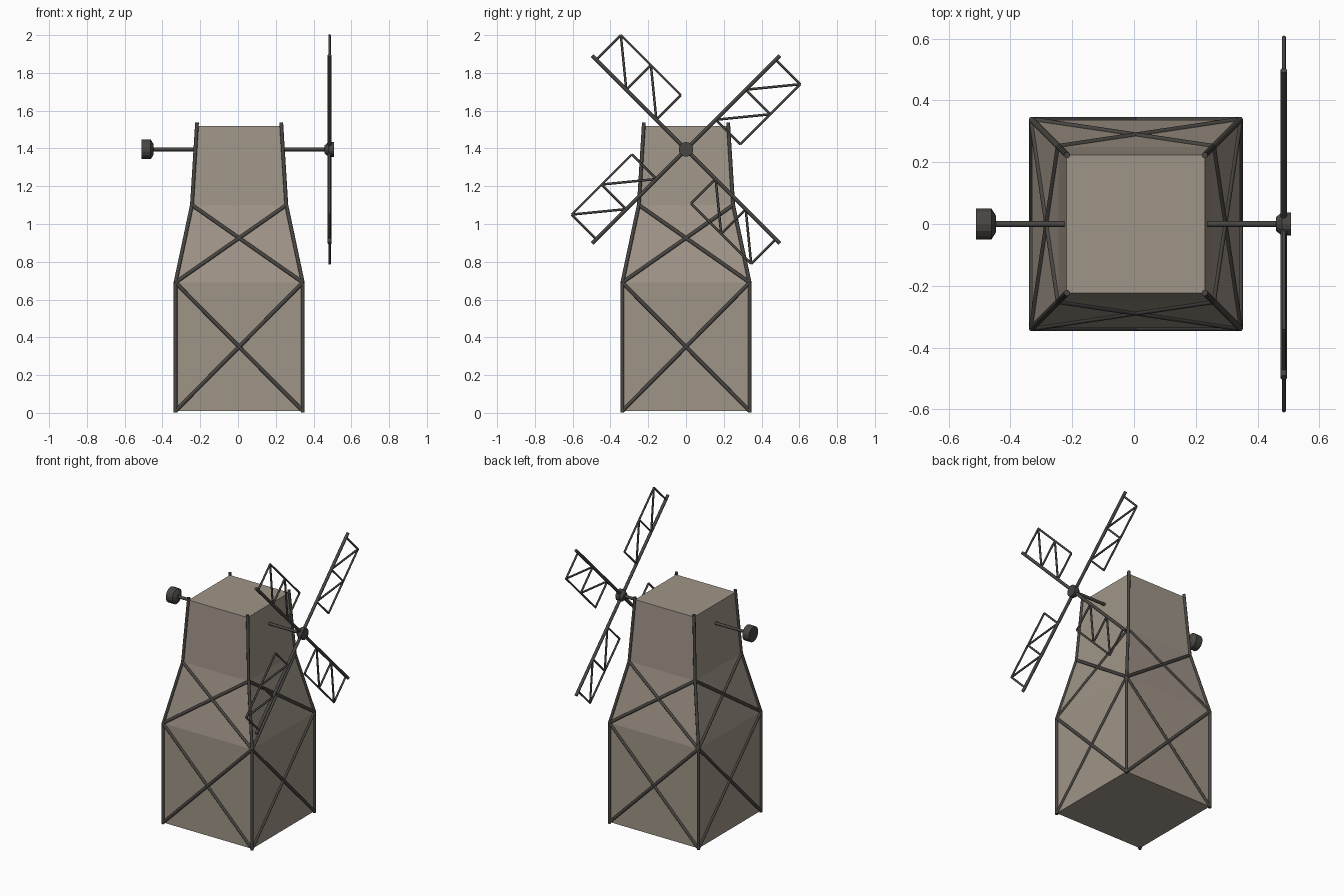
import bpy, bmesh, math
from mathutils import Vector, Matrix

if "Cube" in bpy.data.objects:
    bpy.data.objects.remove(bpy.data.objects["Cube"])


def material(name, rgb):
    m = bpy.data.materials.new(name)
    m.use_nodes = True
    m.diffuse_color = (*rgb, 1)
    m.node_tree.nodes["Principled BSDF"].inputs["Base Color"].default_value = (*rgb, 1)
    return m


WALL = material("weathered_tan", (0.35, 0.30, 0.245))
WOOD = material("dark_timber", (0.065, 0.06, 0.054))
CX = 0.006       # tower axis
HUB_Z = 1.395    # shaft height
BLADE_X = 0.485  # plane of the sails


def finish(name, bm, mat, smooth=False):
    bmesh.ops.recalc_face_normals(bm, faces=bm.faces)
    mesh = bpy.data.meshes.new(name)
    bm.to_mesh(mesh)
    bm.free()
    mesh.materials.append(mat)
    ob = bpy.data.objects.new(name, mesh)
    bpy.context.collection.objects.link(ob)
    if smooth:
        bpy.ops.object.select_all(action="DESELECT")
        ob.select_set(True)
        bpy.context.view_layer.objects.active = ob
        bpy.ops.object.shade_smooth_by_angle(angle=math.radians(50))
    return ob


def rod(bm, a, b, r1, r2=None, sides=10):
    """Round bar or cone from a to b."""
    a, b = Vector(a), Vector(b)
    d = b - a
    mat = Matrix.Translation((a + b) / 2) @ d.to_track_quat("Z", "Y").to_matrix().to_4x4()
    bmesh.ops.create_cone(bm, cap_ends=True, segments=sides, radius1=r1,
                          radius2=r1 if r2 is None else r2, depth=d.length, matrix=mat)


CORNERS = [(-1, -1), (1, -1), (1, 1), (-1, 1)]


def corner(i, half, z):
    sx, sy = CORNERS[i % 4]
    return Vector((CX + sx * half, sy * half, z))


# Tower: stacked square sections
LEVELS = [(0.337, 0.01), (0.337, 0.69), (0.25, 1.10), (0.224, 1.52)]
bm = bmesh.new()
rings = [[bm.verts.new(corner(i, h, z)) for i in range(4)] for h, z in LEVELS]
for lo, hi in zip(rings, rings[1:]):
    for i in range(4):
        j = (i + 1) % 4
        bm.faces.new((lo[i], lo[j], hi[j], hi[i]))
bm.faces.new(rings[0])
bm.faces.new(rings[-1])
finish("tower", bm, WALL)

# Corner posts, rising just past the roof
POST = [(0.337, 0.002), (0.337, 0.69), (0.25, 1.10), (0.223, 1.537)]
bm = bmesh.new()
for i in range(4):
    for (h0, z0), (h1, z1) in zip(POST, POST[1:]):
        rod(bm, corner(i, h0, z0), corner(i, h1, z1), 0.01)
finish("corner_posts", bm, WOOD, True)

# Crossed braces on the two lower storeys
bm = bmesh.new()
for i in range(4):
    for (h0, z0), (h1, z1) in zip(LEVELS[:2], LEVELS[1:3]):
        rod(bm, corner(i, h0, z0), corner(i + 1, h1, z1), 0.01)
        rod(bm, corner(i + 1, h0, z0), corner(i, h1, z1), 0.01)
finish("cross_braces", bm, WOOD, True)

# Shafts on both sides
for name, x0, x1 in (("sail_shaft", 0.23, 0.46), ("counterweight_shaft", -0.22, -0.45)):
    bm = bmesh.new()
    rod(bm, (x0, 0, HUB_Z), (x1, 0, HUB_Z), 0.01)
    finish(name, bm, WOOD, True)

# Hub and counterweight: a drum with a tapered inner side
for name, x0, x1, x2, r0, r1 in (("sail_hub", 0.459, 0.479, 0.508, 0.022, 0.039),
                                 ("counterweight", -0.447, -0.462, -0.511, 0.028, 0.052)):
    bm = bmesh.new()
    rod(bm, (x0, 0, HUB_Z), (x1, 0, HUB_Z), r0, r1, 14)
    rod(bm, (x1, 0, HUB_Z), (x2, 0, HUB_Z), r1, r1, 14)
    finish(name, bm, WOOD)

# Four sails: arm plus a braced lattice frame on one side
INNER, MID, OUTER, WIDE = 0.222, 0.447, 0.672, 0.184
STICKS = [((INNER, 0), (INNER, WIDE)), ((MID, 0), (MID, WIDE)), ((OUTER, 0), (OUTER, WIDE)),
          ((INNER, WIDE), (OUTER, WIDE)), ((INNER, 0), (MID, WIDE)), ((MID, 0), (OUTER, WIDE))]
for k in range(4):
    ang = math.radians(45 + 90 * k)
    u = Vector((0, math.cos(ang), math.sin(ang)))
    v = Vector((0, math.sin(ang), -math.cos(ang)))
    hub = Vector((BLADE_X, 0, HUB_Z))
    bm = bmesh.new()
    rod(bm, hub, hub + u * 0.703, 0.0105)
    for p, q in STICKS:
        rod(bm, hub + u * p[0] + v * p[1], hub + u * q[0] + v * q[1], 0.0065, sides=8)
    finish(f"sail_{k + 1}", bm, WOOD, True)
